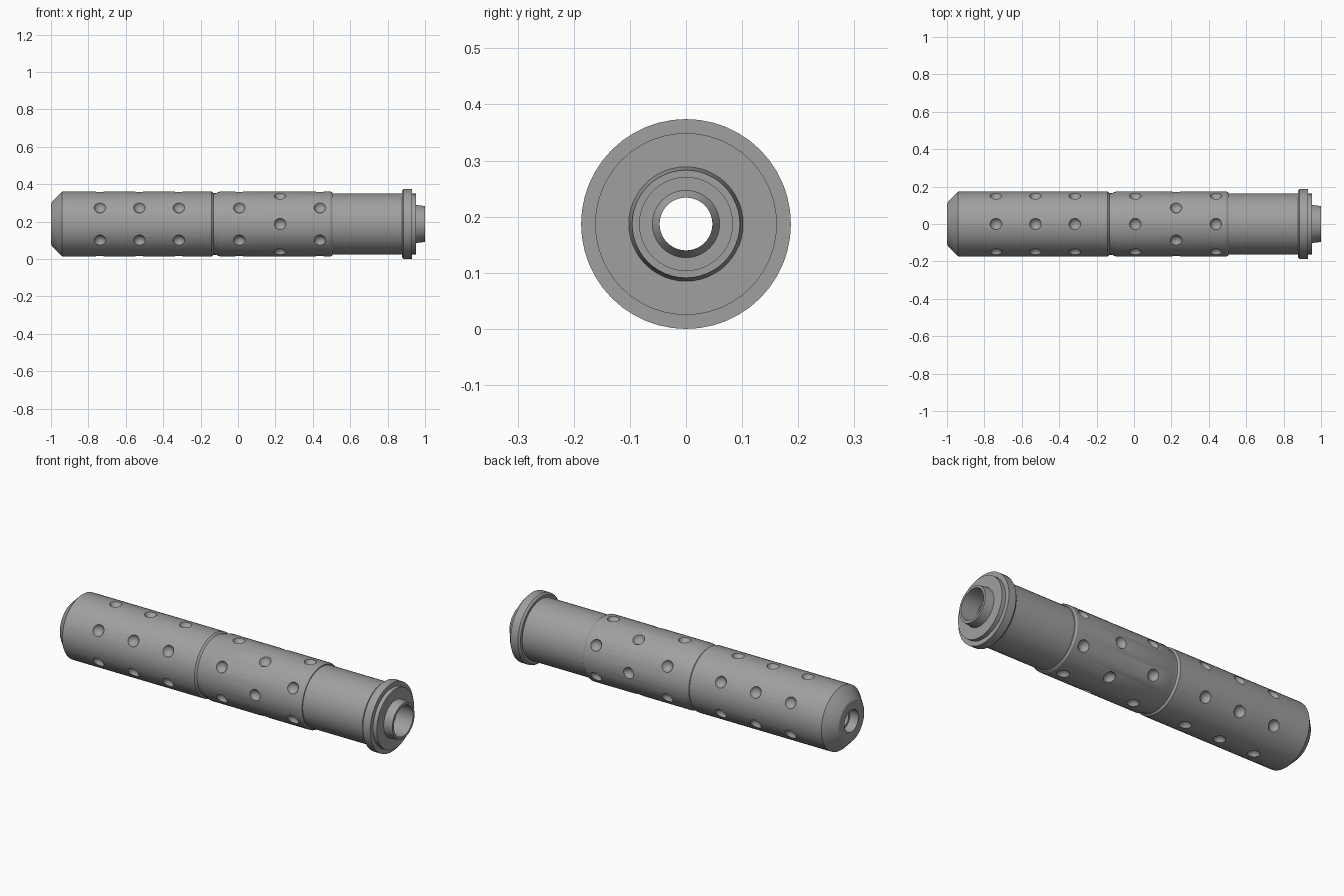
import bpy, bmesh
from math import sin, cos, pi, radians
from mathutils import Matrix

if "Cube" in bpy.data.objects:
    bpy.data.objects.remove(bpy.data.objects["Cube"])

AXIS_Z = 0.187
SEG = 48


def lathe(name, profile):
    """Revolve a closed (x, radius) outline about the long axis."""
    bm = bmesh.new()
    rings = []
    for i in range(SEG):
        a = 2 * pi * i / SEG
        rings.append([bm.verts.new((x, r * sin(a), AXIS_Z + r * cos(a))) for x, r in profile])
    n = len(profile)
    for i in range(SEG):
        p, q = rings[i], rings[(i + 1) % SEG]
        for j in range(n):
            k = (j + 1) % n
            bm.faces.new((p[j], p[k], q[k], q[j]))
    bmesh.ops.recalc_face_normals(bm, faces=bm.faces)
    me = bpy.data.meshes.new(name)
    bm.to_mesh(me)
    bm.free()
    ob = bpy.data.objects.new(name, me)
    bpy.context.collection.objects.link(ob)
    return ob


# Hollow stepped tube: outside from left to right, then back along the bore
tube = lathe("stepped_tube", [
    (-1.0, 0.060), (-1.0, 0.108), (-0.993, 0.120), (-0.94, 0.174),
    (-0.142, 0.174), (-0.132, 0.165), (-0.118, 0.165), (-0.095, 0.174),
    (0.495, 0.174), (0.505, 0.168), (0.505, 0.163),
    (0.876, 0.163), (0.876, 0.178), (0.886, 0.187), (0.93, 0.187),
    (0.93, 0.162), (0.952, 0.162), (0.952, 0.102), (1.0, 0.096),
    (1.0, 0.083), (0.90, 0.083), (0.90, 0.060), (0.92, 0.047),
    (-0.95, 0.047), (-0.95, 0.060),
])

# Rows of six round dimples; the fifth row is turned by half a step
bm = bmesh.new()
for x, start in ((-0.738, 30), (-0.527, 30), (-0.316, 30), (0.007, 30), (0.225, 0), (0.438, 30)):
    for k in range(6):
        a = radians(start + 60 * k)
        pos = (x, 0.184 * cos(a), AXIS_Z + 0.184 * sin(a))
        bmesh.ops.create_uvsphere(bm, u_segments=24, v_segments=16, radius=0.033,
                                  matrix=Matrix.Translation(pos) @ Matrix.Rotation(a + pi / 2, 4, 'X'))
me = bpy.data.meshes.new("dimple_cutter")
bm.to_mesh(me)
bm.free()
cutter = bpy.data.objects.new("dimple_cutter", me)
bpy.context.collection.objects.link(cutter)
cutter.hide_render = True
cutter.hide_set(True)

mod = tube.modifiers.new("dimples", 'BOOLEAN')
mod.operation = 'DIFFERENCE'
mod.solver = 'EXACT'
mod.object = cutter

# Apply the cut, remove the helper and shade
bpy.context.view_layer.objects.active = tube
tube.select_set(True)
bpy.ops.object.modifier_apply(modifier=mod.name)
bpy.data.objects.remove(cutter)
bpy.ops.object.shade_smooth_by_angle(angle=radians(30))

# Dark grey metal
metal = bpy.data.materials.new("dark_metal")
metal.diffuse_color = (0.35, 0.35, 0.35, 1)
metal.use_nodes = True
metal.node_tree.nodes["Principled BSDF"].inputs["Base Color"].default_value = metal.diffuse_color
tube.data.materials.clear()
tube.data.materials.append(metal)
